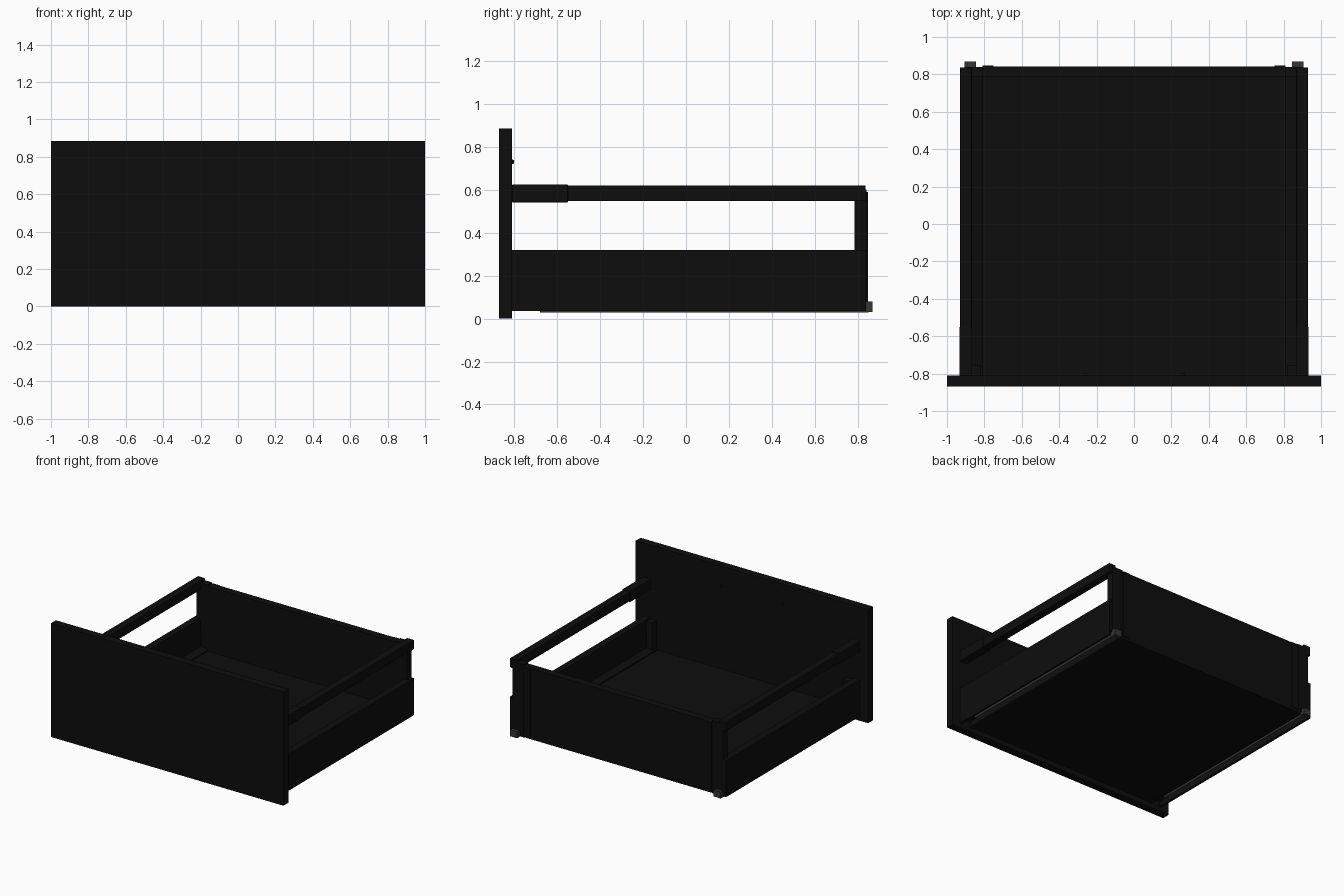
import bpy, bmesh
from math import radians
from mathutils import Matrix

if "Cube" in bpy.data.objects:
    bpy.data.objects.remove(bpy.data.objects["Cube"])


def material(name, v):
    m = bpy.data.materials.new(name)
    m.diffuse_color = (v, v, v, 1)
    m.use_nodes = True
    m.node_tree.nodes["Principled BSDF"].inputs["Base Color"].default_value = m.diffuse_color
    return m


BLACK = material("black", 0.004)
GREY = material("dark_grey", 0.035)


def finish(name, bm, mat):
    bmesh.ops.recalc_face_normals(bm, faces=bm.faces)
    me = bpy.data.meshes.new(name)
    bm.to_mesh(me)
    bm.free()
    me.materials.append(mat)
    ob = bpy.data.objects.new(name, me)
    bpy.context.collection.objects.link(ob)
    return ob


def mirror_x(ob):
    ob.modifiers.new("mirror", 'MIRROR').use_axis[0] = True


def box(name, x, y, z, mat=BLACK, mirror=False, bevel=0.0):
    bm = bmesh.new()
    bmesh.ops.create_cube(bm, size=1)
    for v in bm.verts:
        for i, (a, b) in enumerate((x, y, z)):
            v.co[i] = a if v.co[i] < 0 else b
    ob = finish(name, bm, mat)
    if bevel:
        mod = ob.modifiers.new("bevel", 'BEVEL')
        mod.width = bevel
        mod.segments = 2
    if mirror:
        mirror_x(ob)
    return ob


def extrude_y(name, profile, y0, y1, mat=BLACK):
    # mirrored pair from an (x, z) profile swept along y
    bm = bmesh.new()
    face = bm.faces.new([bm.verts.new((x, y0, z)) for x, z in profile])
    ext = bmesh.ops.extrude_face_region(bm, geom=[face])
    for v in ext["geom"]:
        if isinstance(v, bmesh.types.BMVert):
            v.co.y = y1
    ob = finish(name, bm, mat)
    mirror_x(ob)
    return ob


# Front, floor and back boards
box("front_panel", (-1, 1), (-0.87, -0.81), (0, 0.885))
box("floor_panel", (-0.83, 0.83), (-0.81, 0.82), (0.04, 0.085))
box("back_panel", (-0.81, 0.81), (0.785, 0.843), (0.04, 0.59))

# Lower side walls, hollow below to cover the runners
extrude_y("side_wall", [
    (0.93, 0.035), (0.93, 0.32), (0.875, 0.32), (0.865, 0.11), (0.81, 0.095),
    (0.81, 0.035), (0.84, 0.035), (0.84, 0.075), (0.917, 0.075), (0.917, 0.035),
], -0.81, 0.838)

# Upper rails with front sleeves
box("rail", (0.87, 0.93), (-0.81, 0.837), (0.547, 0.62), mirror=True, bevel=0.004)
box("rail_sleeve", (0.866, 0.934), (-0.81, -0.55), (0.541, 0.625), mirror=True, bevel=0.004)

# Rear corner posts with flanges over the back board
box("rear_post", (0.81, 0.905), (0.785, 0.84), (0.08, 0.60), mirror=True)
box("rear_post_flange", (0.75, 0.81), (0.84, 0.848), (0.06, 0.59), mirror=True)

# Front fixing brackets inside the walls
box("front_bracket", (0.82, 0.875), (-0.81, -0.755), (0.09, 0.31), mirror=True)

# Runners and rear catches
box("runner", (0.85, 0.905), (-0.68, 0.85), (0.028, 0.065), GREY, mirror=True)
box("runner_catch", (0.846, 0.905), (0.838, 0.868), (0.03, 0.08), GREY, mirror=True)

# Screw heads on the inside of the front panel
bm = bmesh.new()
bmesh.ops.create_cone(bm, cap_ends=True, segments=16, radius1=0.011, radius2=0.008, depth=0.01,
                      matrix=Matrix.Translation((0.263, -0.805, 0.73)) @ Matrix.Rotation(radians(-90), 4, 'X'))
mirror_x(finish("screw_head", bm, BLACK))
